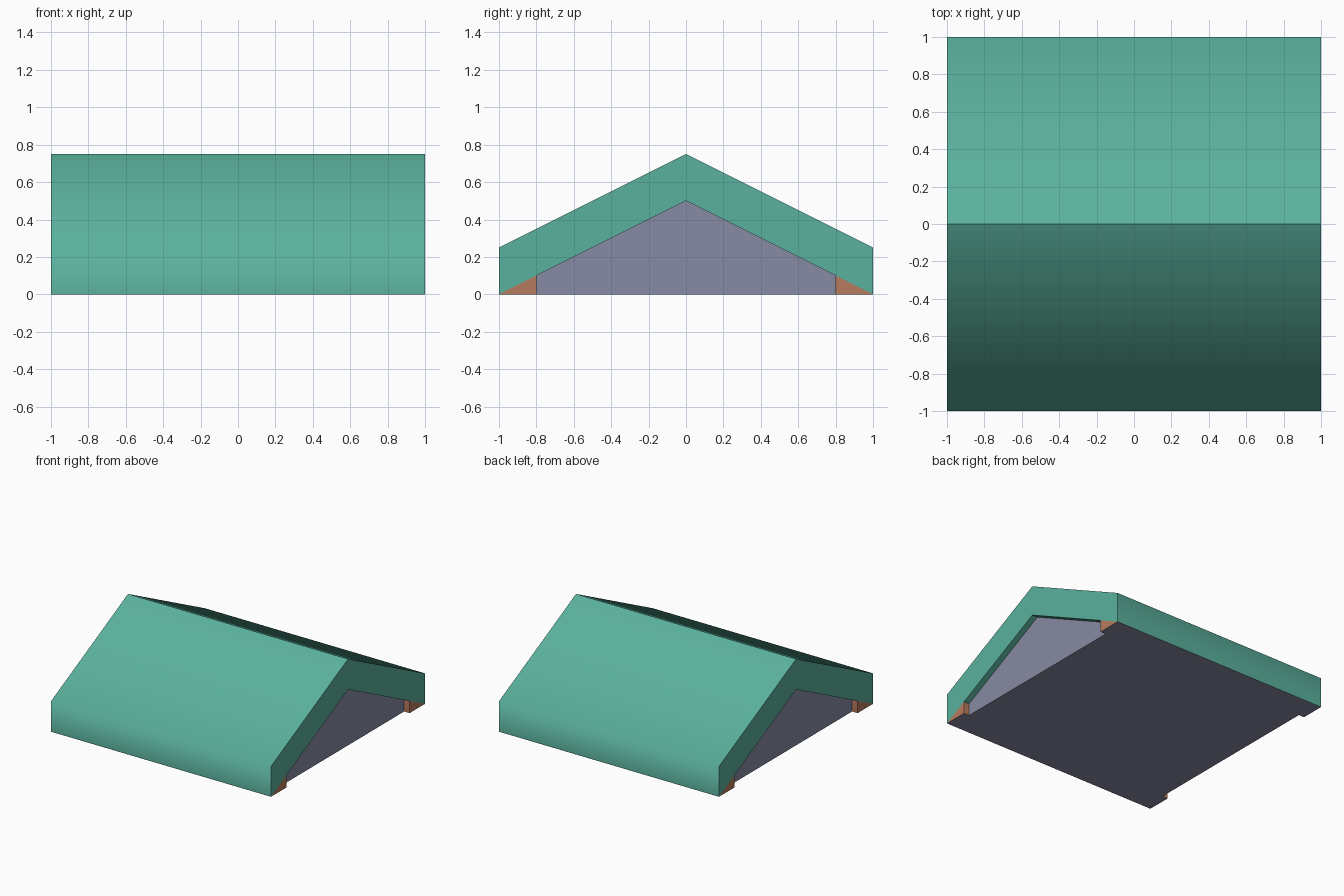
import bpy, bmesh

if "Cube" in bpy.data.objects:
    bpy.data.objects.remove(bpy.data.objects["Cube"])


def srgb(r, g, b):
    f = lambda c: c / 12.92 if c <= 0.04045 else ((c + 0.055) / 1.055) ** 2.4
    return tuple(f(v / 255) for v in (r, g, b)) + (1.0,)


def material(name, rgb):
    m = bpy.data.materials.new(name)
    m.diffuse_color = srgb(*rgb)
    m.use_nodes = True
    m.node_tree.nodes["Principled BSDF"].inputs["Base Color"].default_value = m.diffuse_color
    return m


ROOF = material("roof_green", (91, 177, 157))
WALL = material("wall_grey", (135, 139, 163))
WOOD = material("eave_brown", (182, 123, 93))


def prism(name, profile, x0, x1, mats, smooth_edge=None, bottom=0):
    """Extrude a (y, z) profile from x0 to x1; bottom is the downward faces' material."""
    bm = bmesh.new()
    a = [bm.verts.new((x0, y, z)) for y, z in profile]
    b = [bm.verts.new((x1, y, z)) for y, z in profile]
    bm.faces.new(a)
    bm.faces.new(b)
    n = len(profile)
    for i in range(n):
        j = (i + 1) % n
        bm.faces.new((a[i], a[j], b[j], b[i]))
    bmesh.ops.recalc_face_normals(bm, faces=bm.faces)
    for f in bm.faces:
        f.smooth = smooth_edge is not None
        if f.normal.z < -0.99:
            f.material_index = bottom
    for e in bm.edges:
        e.smooth = smooth_edge is not None and smooth_edge(e)
    me = bpy.data.meshes.new(name)
    bm.to_mesh(me)
    bm.free()
    for m in mats:
        me.materials.append(m)
    ob = bpy.data.objects.new(name, me)
    bpy.context.collection.objects.link(ob)
    return ob


# Thick gable roof: only the lengthwise eave edges are softly shaded
def is_eave(e):
    p, q = (v.co for v in e.verts)
    return abs(p.x - q.x) > 1 and abs(p.z - 0.25) < 0.01 and abs(q.z - 0.25) < 0.01


prism("roof", [(-1, 0), (-1, 0.25), (0, 0.75), (1, 0.25), (1, 0), (0, 0.5)],
      -1, 1, [ROOF], is_eave)

# Grey gable infill with flat underside, set back from the roof ends
INSET = 0.95
prism("gable_wall", [(-1, 0), (1, 0), (0, 0.5)], -INSET, INSET, [WALL])

# Small brown wedges in the four eave corners, with grey undersides
for sx, end in ((-1, "left"), (1, "right")):
    for sy, side in ((-1, "front"), (1, "back")):
        prism(f"eave_wedge_{side}_{end}", [(sy, 0), (sy * 0.8, 0), (sy * 0.8, 0.1)],
              sx * INSET, sx, [WOOD, WALL], bottom=1)
